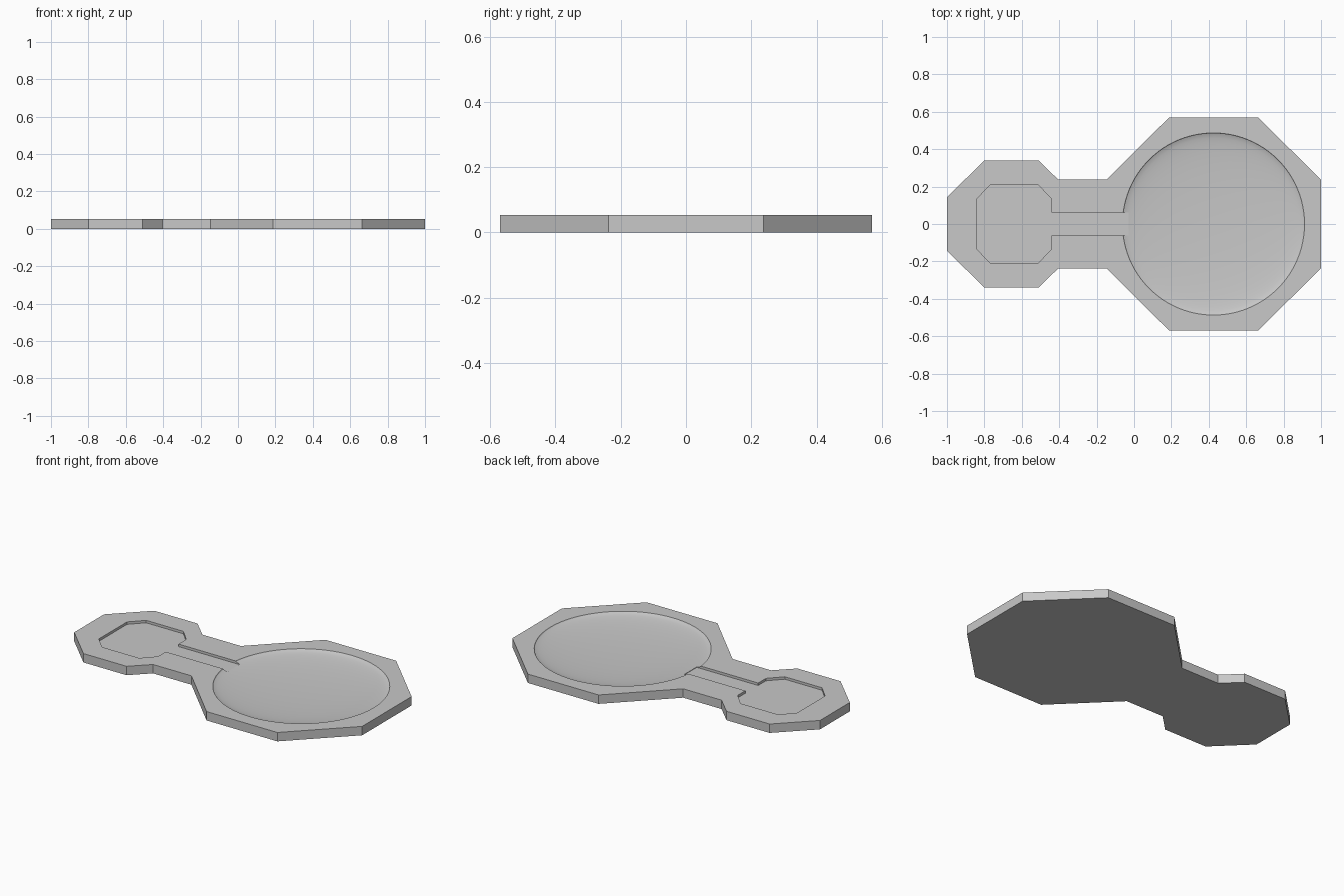
import bpy, bmesh, math

if "Cube" in bpy.data.objects:
    bpy.data.objects.remove(bpy.data.objects["Cube"], do_unlink=True)

TOP = 0.054      # slab thickness
RECESS = 0.015   # depth of the pocket and channel
DISH_R, DISH_X, DISH_DEPTH = 0.487, 0.425, 0.035

grey = bpy.data.materials.new("light_grey")
grey.use_nodes = True
grey.diffuse_color = (0.58, 0.58, 0.58, 1)
grey.node_tree.nodes["Principled BSDF"].inputs["Base Color"].default_value = grey.diffuse_color


def finish(name, bm):
    bmesh.ops.recalc_face_normals(bm, faces=bm.faces)
    mesh = bpy.data.meshes.new(name)
    bm.to_mesh(mesh)
    bm.free()
    mesh.materials.append(grey)
    obj = bpy.data.objects.new(name, mesh)
    bpy.context.collection.objects.link(obj)
    return obj


def prism(name, half, z0, z1):
    """Extrude an outline given by its back half, mirrored across y = 0."""
    outline = half + [(x, -y) for x, y in reversed(half)]
    bm = bmesh.new()
    face = bm.faces.new([bm.verts.new((x, y, z0)) for x, y in outline])
    up = bmesh.ops.extrude_face_region(bm, geom=[face])["geom"]
    bmesh.ops.translate(bm, vec=(0, 0, z1 - z0),
                        verts=[v for v in up if isinstance(v, bmesh.types.BMVert)])
    return finish(name, bm)


def dish_cutter(segments=96, rings=14):
    """Lathe a shallow bowl with a straight collar above the slab."""
    bm = bmesh.new()
    angles = [math.pi / 2 * i / rings for i in range(rings + 1)]
    profile = [(DISH_R * math.sin(a), TOP - DISH_DEPTH * math.cos(a)) for a in angles]
    profile += [(DISH_R, TOP + 0.05), (0, TOP + 0.05)]
    verts = [bm.verts.new((r, 0, z)) for r, z in profile]
    edges = [bm.edges.new(pair) for pair in zip(verts, verts[1:])]
    bmesh.ops.spin(bm, geom=verts + edges, cent=(0, 0, 0), axis=(0, 0, 1),
                   angle=2 * math.pi, steps=segments)
    bmesh.ops.remove_doubles(bm, verts=bm.verts, dist=0.0001)
    bmesh.ops.translate(bm, verts=bm.verts, vec=(DISH_X, 0, 0))
    return finish("dish_cutter", bm)


# Slab: small octagon, neck and large octagon in one outline
tray = prism("tray", [(-1, 0.143), (-0.80, 0.34), (-0.51, 0.34), (-0.405, 0.237),
                      (-0.147, 0.237), (0.188, 0.57), (0.663, 0.57), (1, 0.237)], 0, TOP)

# Pocket with its channel, running into the dish
pocket = prism("pocket_cutter", [(-0.84, 0.135), (-0.765, 0.212), (-0.515, 0.212),
                                 (-0.442, 0.135), (-0.442, 0.061), (-0.03, 0.061)],
               TOP - RECESS, TOP + 0.05)
cutters = [dish_cutter(), pocket]

for cutter in cutters:
    cutter.hide_render = True
    mod = tray.modifiers.new(cutter.name, "BOOLEAN")
    mod.operation = "DIFFERENCE"
    mod.solver = "EXACT"
    mod.object = cutter

# Bake the cuts and drop the cutters
bpy.context.view_layer.update()
graph = bpy.context.evaluated_depsgraph_get()
cut_mesh = bpy.data.meshes.new_from_object(tray.evaluated_get(graph))
tray.modifiers.clear()
tray.data = cut_mesh
for cutter in cutters:
    bpy.data.objects.remove(cutter, do_unlink=True)

# Smooth bowl, crisp walls
bpy.ops.object.select_all(action="DESELECT")
tray.select_set(True)
bpy.context.view_layer.objects.active = tray
bpy.ops.object.shade_smooth_by_angle(angle=math.radians(20))
